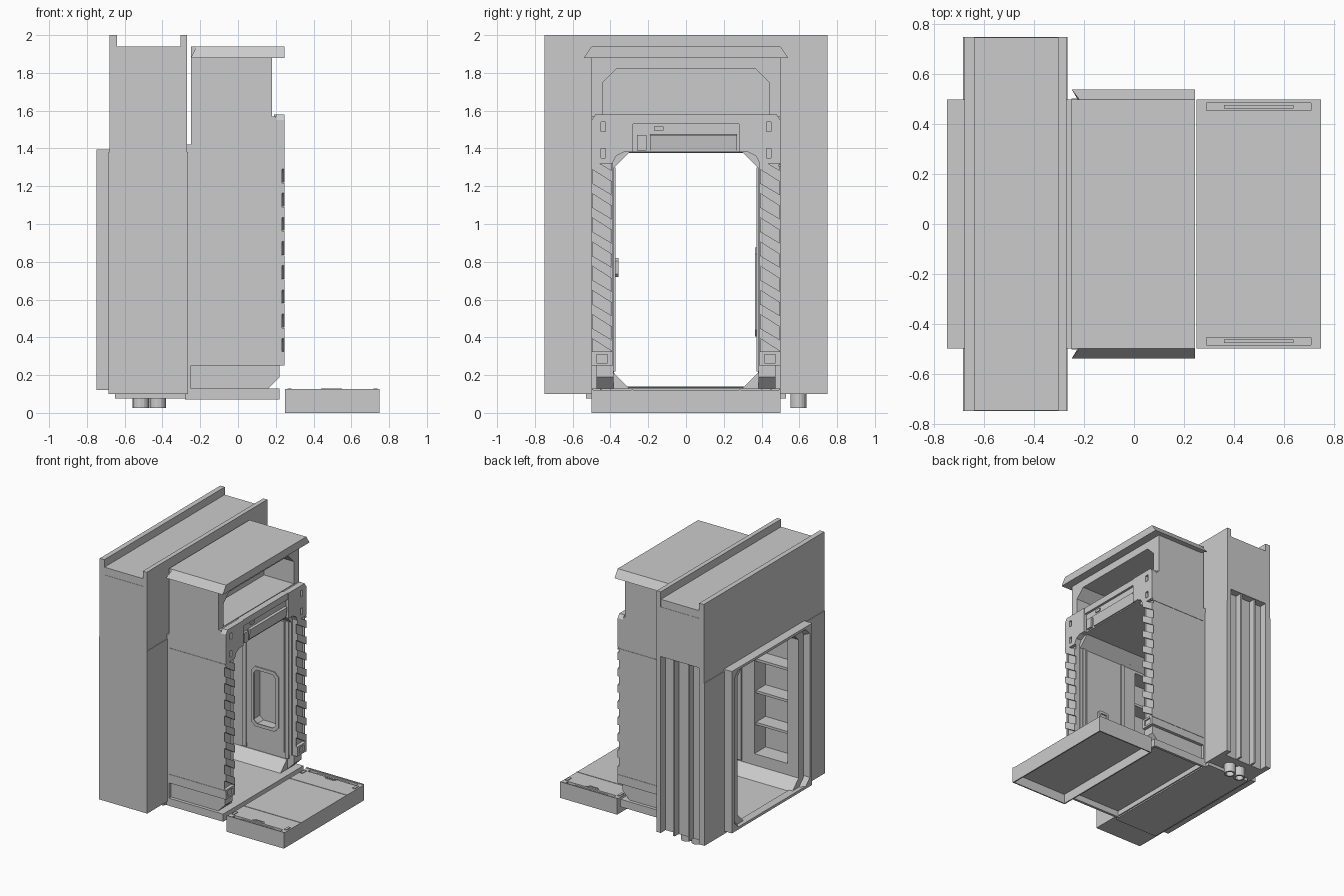
import bpy, bmesh, math
from mathutils import Vector

if "Cube" in bpy.data.objects:
    bpy.data.objects.remove(bpy.data.objects["Cube"])


def finish(name, bm):
    bmesh.ops.remove_doubles(bm, verts=bm.verts, dist=1e-5)
    bmesh.ops.recalc_face_normals(bm, faces=bm.faces)
    me = bpy.data.meshes.new(name)
    bm.to_mesh(me)
    bm.free()
    ob = bpy.data.objects.new(name, me)
    bpy.context.collection.objects.link(ob)
    return ob


def place(axis, p, d):
    return {'x': (d, p[0], p[1]), 'y': (p[0], d, p[1]), 'z': (p[0], p[1], d)}[axis]


def prism(name, pts, axis, a, b):
    bm = bmesh.new()
    lo = [bm.verts.new(place(axis, p, a)) for p in pts]
    hi = [bm.verts.new(place(axis, p, b)) for p in pts]
    bm.faces.new(lo)
    bm.faces.new(hi)
    for i in range(len(pts)):
        j = (i + 1) % len(pts)
        bm.faces.new((lo[i], lo[j], hi[j], hi[i]))
    return finish(name, bm)


def box(name, x0, x1, y0, y1, z0, z1):
    return prism(name, [(x0, y0), (x1, y0), (x1, y1), (x0, y1)], 'z', z0, z1)


def octo(y0, y1, z0, z1, c=0.0, cb=None):
    # rectangle with cut corners, always eight points
    b = c if cb is None else cb
    return [(y0 + b, z0), (y1 - b, z0), (y1, z0 + b), (y1, z1 - c),
            (y1 - c, z1), (y0 + c, z1), (y0, z1 - c), (y0, z0 + b)]


def ring(name, x0, x1, outer, inner, inner_far=None):
    # frame around an opening, extruded along x
    bm = bmesh.new()
    loops = [[bm.verts.new(place('x', p, x)) for p in pts] for x, pts in
             ((x0, outer), (x1, outer), (x1, inner_far or inner), (x0, inner))]
    for k in range(4):
        A, B = loops[k], loops[(k + 1) % 4]
        for i in range(8):
            j = (i + 1) % 8
            quad = []
            for v in (A[i], A[j], B[j], B[i]):
                if all((v.co - q.co).length > 1e-6 for q in quad):
                    quad.append(v)
            if len(quad) > 2:
                bm.faces.new(quad)
    return finish(name, bm)


def cut(ob, cutter):
    m = ob.modifiers.new("cut", 'BOOLEAN')
    m.operation, m.object, m.solver = 'DIFFERENCE', cutter, 'EXACT'
    bpy.context.view_layer.objects.active = ob
    bpy.ops.object.modifier_apply(modifier=m.name)
    bpy.data.objects.remove(cutter)


DOOR = octo(-.38, .38, .13, 1.38, .08)

# Wall: two tall skins, core with one recessed end, flat top cap
ring("wall_skin_back", -.68, -.64, octo(-.75, .75, .1, 2), DOOR)
ring("wall_skin_front", -.305, -.27, octo(-.75, .75, .1, 2), DOOR)
core = ring("wall_core", -.64, -.305, octo(-.75, .69, .1, 1.88), DOOR)
cut(core, box("niche_cutter", -.62, -.33, -.52, -.3, .3, 1.28))
box("wall_end_cap", -.64, -.305, .69, .75, 1.49, 1.88)
box("wall_top_cap", -.64, -.305, -.748, .748, 1.88, 1.94)
for x in (-.55, -.42):
    box("end_channel_rib", x, x + .015, .69, .74, .1, 1.49)
for z in (.52, .77, 1.02):
    box("niche_shelf", -.62, -.33, -.52, -.4, z, z + .02)
ring("lower_panel_back", -.686, -.68, octo(-.75, .75, .1, 1.38), octo(-.38, .38, .13, 1.3799, .08))
ring("lower_panel_front", -.27, -.266, octo(-.75, .75, .1, 1.38), octo(-.38, .38, .13, 1.3799, .08))
box("wall_bottom_plate", -.65, -.275, -.53, .53, .075, .1)

# Pipe stubs under the wall
for x in (-.515, -.425):
    pts = [(x + .043 * math.cos(t * math.pi / 8), .595 + .043 * math.sin(t * math.pi / 8)) for t in range(16)]
    ob = prism("pipe_stub", pts, 'z', .025, .1)
    hole = [(x + .03 * math.cos(t * math.pi / 8), .595 + .03 * math.sin(t * math.pi / 8)) for t in range(16)]
    cut(ob, prism("pipe_cutter", hole, 'z', 0, .08))

# Rear door frame and front collar
ring("rear_rim", -.75, -.68, octo(-.5, .5, .12, 1.395), octo(-.47, .47, .14, 1.375, .05),
     octo(-.43, .43, .135, 1.385, .08))
ring("rear_inner_frame", -.715, -.68, octo(-.44, .44, .122, 1.39, .04), DOOR)
ring("front_collar", -.27, -.25, octo(-.5, .5, .08, 1.42), DOOR)

# Front module body
body = prism("module_body", [(-.5, .25), (-.5, 1.57), (.5, 1.57), (.5, .25), (.38, .25), (.38, 1.3),
             (.3, 1.38), (-.3, 1.38), (-.38, 1.3), (-.38, .25)], 'x', -.25, .2)
cut(body, prism("window_cutter", octo(-.13, .08, .42, .86, .03), 'y', .3, .46))

# Floor tray, hollow from below
ob = box("floor_plate", -.28, .22, -.5, .5, .07, .13)
cut(ob, box("floor_cutter", -.26, .2, -.48, .48, .0, .118))
for s in (-1, 1):
    prism("base_block", [(-.28, .119), (.16, .119), (.16, .13), (.22, .19), (.22, .25), (-.28, .25)],
          'y', s * .385, s * .475)
    prism("floor_corner", [(s * .3, .13), (s * .39, .13), (s * .39, .21), (s * .38, .21)], 'x', -.25, .16)
    for z in (.315, 1.31):
        a, b = sorted((s * .49, s * .503))
        box("side_seam_strip", -.25, .245, a, b, z - .005, z + .005)

    # Hazard striped posts
    y0, y1 = sorted((s * .39, s * .5))
    box("post_backing", .2, .218, y0, y1, .32, 1.32)
    box("post_edge", .2, .232, y0, y0 + .006, .32, 1.32)
    box("post_edge", .2, .232, y1 - .006, y1, .32, 1.32)
    for i in range(8):
        z = .325 + i * .128
        prism("post_stripe", [(y0, z + .07), (y0, z + .125), (y1, z + .06), (y1, z)], 'x', .215, .245)
    ob = box("post_foot", .2, .245, y0, y1, .25, .325)
    cut(ob, box("foot_cutter", .235, .3, y0 + .025, y1 - .025, .265, .31))

    # Upper corner bracket with slots
    pts = [(.5, 1.32), (.5, 1.55), (.48, 1.58), (.28, 1.58), (.28, 1.38), (.33, 1.38), (.37, 1.36), (.39, 1.32)]
    ob = prism("corner_bracket", [(s * y, z) for y, z in pts], 'x', .2, .245)
    for z in (1.35, 1.49):
        a, b = sorted((s * .425, s * .45))
        cut(ob, box("slot_cutter", .22, .3, a, b, z, z + .05))
    # Tunnel gaskets
    for x in (-.22, .15):
        a, b = sorted((s * .372, s * .385))
        box("tunnel_gasket", x, x + .03, a, b, .22, 1.3)

# Lintel
box("lintel_plate", .19, .222, -.28, .28, 1.38, 1.58)
box("lintel_top_rail", .2, .24, -.28, .28, 1.53, 1.58)
prism("lintel_visor", [(.2, 1.48), (.24, 1.47), (.23, 1.39), (.2, 1.385)], 'y', -.19, .27)
box("lintel_switch", .2, .24, -.26, -.21, 1.39, 1.47)
box("lintel_label_plate", .2, .23, -.17, -.12, 1.495, 1.515)

# Inner panels, window rim and handle
panel = box("inner_panel_left", -.18, .14, .374, .382, .26, 1.29)
cut(panel, prism("panel_cutter", octo(-.13, .08, .42, .86, .03), 'y', .3, .5))
rim = prism("window_rim", octo(-.145, .095, .405, .875, .035), 'y', .366, .374)
cut(rim, prism("rim_cutter", octo(-.12, .07, .43, .85, .025), 'y', .3, .5))
box("inner_panel_right", -.18, .14, -.382, -.374, .26, 1.29)
grip = prism("door_handle", octo(-.06, .04, .72, .82, .015), 'y', -.375, -.357)
cut(grip, box("grip_cutter", -.04, .02, -.367, -.3, .74, .8))

# Hood with recessed arched opening
ring("hood_shell", -.25, .18, octo(-.5, .5, 1.57, 1.88), octo(-.44, .44, 1.575, 1.82, .07, 0))
prism("hood_plug", octo(-.45, .45, 1.572, 1.83, .07, 0), 'x', -.25, -.08)

# Canopy with flared side edges, mitred at the back
box("canopy", -.25, .245, -.5, .5, 1.88, 1.94)
for s in (-1, 1):
    ob = prism("canopy_side_flare", [(s * .49, 1.88), (s * .54, 1.88), (s * .5, 1.94), (s * .49, 1.94)],
               'x', -.25, .245)
    for v in ob.data.vertices:
        if v.co.x < 0 and abs(v.co.y) < .51:
            v.co.x = -.22

# Entry ramp, hollow below, with side troughs, handles and seams
ramp = box("ramp", .25, .75, -.5, .5, 0, .122)
cut(ramp, box("ramp_cutter", .26, .74, -.49, .49, -.1, .075))
for s in (-1, 1):
    a, b = sorted((s * .455, s * .485))
    cut(ramp, box("trough_cutter", .29, .71, a, b, .09, .2))
    box("trough_rail", .36, .64, a + .008, b - .008, .085, .115)
    prism("ramp_handle", [(.44, s * .455), (.46, s * .43), (.53, s * .43), (.55, s * .455),
          (.54, s * .455), (.525, s * .44), (.465, s * .44), (.45, s * .455)], 'z', .115, .128)
    for x in (.262, .718):
        a, b = sorted((s * .4, s * .45))
        box("ramp_corner_clip", x, x + .02, a, b, .12, .128)
    box("ramp_seam", .25, .75, s * .285 - .004, s * .285 + .004, .12, .125)
    a, b = sorted((s * .492, s * .5))
    box("ramp_edge_strip", .25, .75, a, b, .12, .127)
